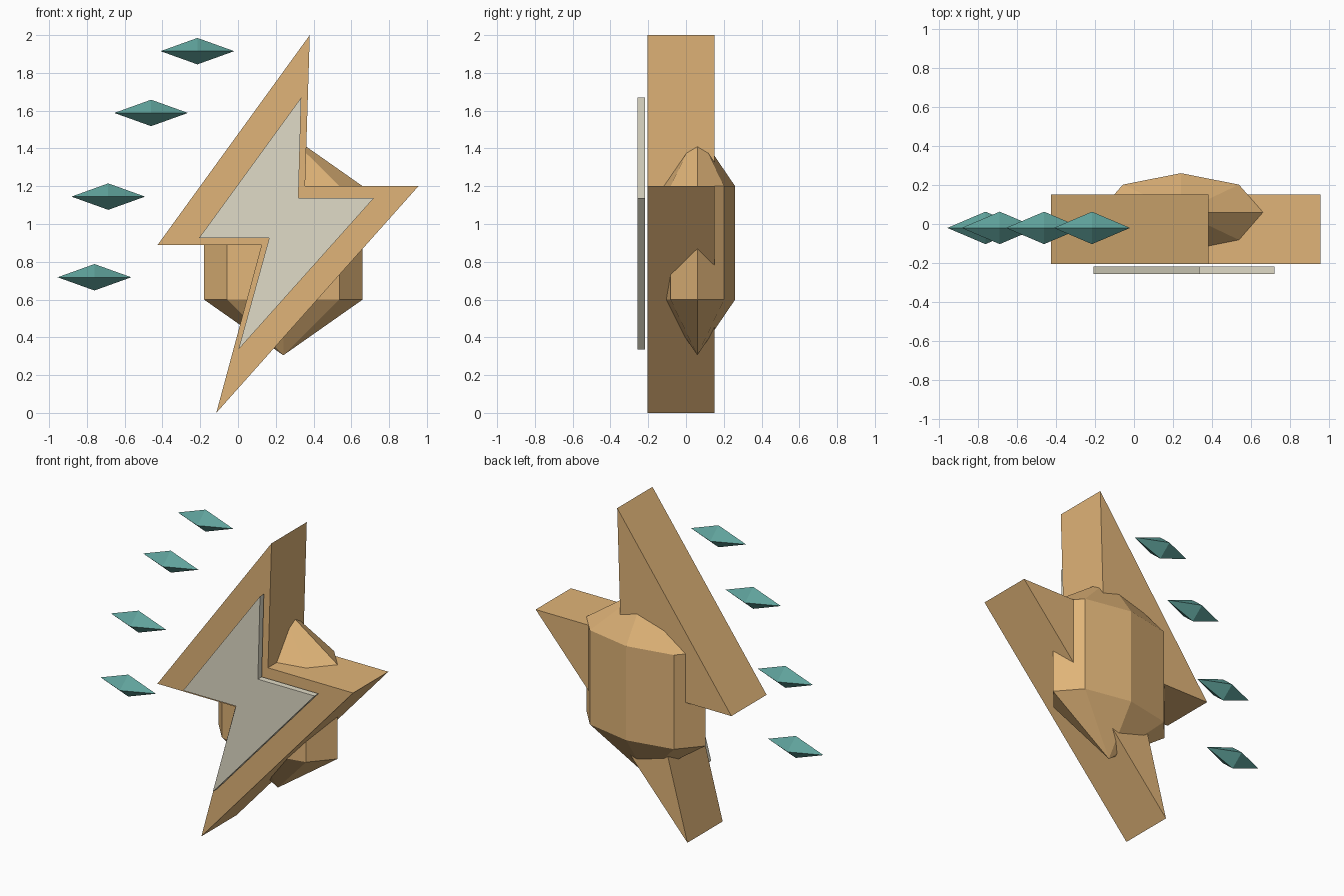
import bpy
import bmesh
from math import cos, sin, pi

cube = bpy.data.objects.get("Cube")
if cube:
    bpy.data.objects.remove(cube, do_unlink=True)


def material(name, rgb):
    mat = bpy.data.materials.new(name)
    mat.use_nodes = True
    mat.diffuse_color = (*rgb, 1)
    mat.node_tree.nodes["Principled BSDF"].inputs["Base Color"].default_value = (*rgb, 1)
    return mat


def finish(name, bm, mat):
    bmesh.ops.recalc_face_normals(bm, faces=bm.faces)
    mesh = bpy.data.meshes.new(name)
    bm.to_mesh(mesh)
    bm.free()
    mesh.materials.append(mat)
    obj = bpy.data.objects.new(name, mesh)
    bpy.context.collection.objects.link(obj)
    return obj


def extruded_plate(name, outline, front, back, mat):
    """Extrude an (x, z) outline from front to back along y."""
    bm = bmesh.new()
    face = bm.faces.new([bm.verts.new((x, front, z)) for x, z in outline])
    result = bmesh.ops.extrude_face_region(bm, geom=[face])
    moved = [g for g in result["geom"] if isinstance(g, bmesh.types.BMVert)]
    bmesh.ops.translate(bm, verts=moved, vec=(0, back - front, 0))
    return finish(name, bm, mat)


def gem(name, center, radius_x, radius_y, half_body, tip, sides, mat):
    """Pointed crystal: a faceted body (optional) with a tip at each end."""
    bm = bmesh.new()
    cx, cy, cz = center
    levels = [-half_body, half_body] if half_body else [0]
    rings = [[bm.verts.new((cx + radius_x * cos(2 * pi * i / sides),
                            cy + radius_y * sin(2 * pi * i / sides), cz + h))
              for i in range(sides)] for h in levels]
    bottom = bm.verts.new((cx, cy, cz - half_body - tip))
    top = bm.verts.new((cx, cy, cz + half_body + tip))
    for i in range(sides):
        j = (i + 1) % sides
        bm.faces.new((bottom, rings[0][j], rings[0][i]))
        bm.faces.new((top, rings[-1][i], rings[-1][j]))
        if half_body:
            bm.faces.new((rings[0][i], rings[0][j], rings[1][j], rings[1][i]))
    return finish(name, bm, mat)


gold = material("warm_gold", (0.745, 0.456, 0.188))
ivory = material("pale_ivory", (0.745, 0.708, 0.571))
teal = material("teal", (0.115, 0.361, 0.328))

# Thick lightning bolt
extruded_plate("bolt", [(0.38, 2.0), (0.355, 1.2), (0.955, 1.2),
                        (-0.115, 0.0), (0.125, 0.89), (-0.425, 0.89)],
               -0.205, 0.15, gold)

# Thin pale bolt floating just ahead of it
extruded_plate("front_inlay", [(0.335, 1.67), (0.32, 1.138), (0.72, 1.138),
                               (0.002, 0.335), (0.165, 0.925), (-0.207, 0.925)],
               -0.257, -0.218, ivory)

# Eight-sided crystal behind the bolt
gem("crystal_core", (0.24, 0.06, 0.9), 0.42, 0.2, 0.3, 0.295, 8, gold)

# Floating shards in an arc on the right
for n, (x, z) in enumerate([(-0.215, 1.915), (-0.46, 1.588),
                            (-0.687, 1.145), (-0.76, 0.718)], 1):
    gem(f"shard_{n}", (x, -0.02, z), 0.195, 0.083, 0, 0.07, 4, teal)
